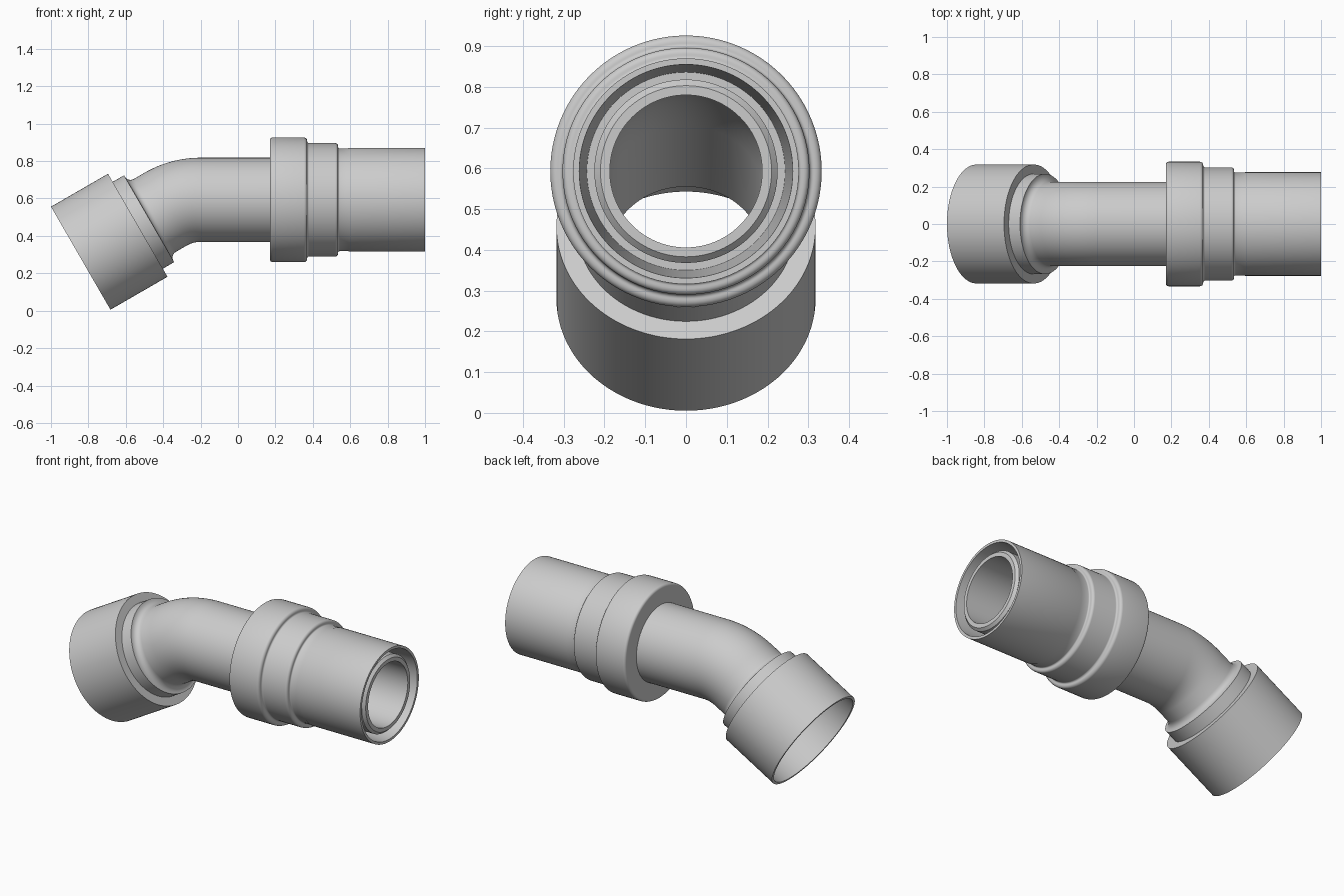
import bpy, bmesh
from math import sin, cos, pi, radians

if "Cube" in bpy.data.objects:
    bpy.data.objects.remove(bpy.data.objects["Cube"])

AXIS_Z = 0.593          # height of the straight run
BEND_X = -0.2           # where the bend starts
BEND_R = 0.373          # centreline radius of the bend
BEND_A = radians(30)
BEND_END = BEND_X - BEND_R * BEND_A
SIDES = 96


def frame(s):
    """Centreline point (x, z) and tilt at path length s (s equals x on the straight run)."""
    a = min(max((BEND_X - s) / BEND_R, 0), BEND_A)
    x = min(BEND_X - BEND_R * sin(a), s) if a == 0 else BEND_X - BEND_R * sin(a)
    if a == 0:
        x = s
    z = AXIS_Z - BEND_R * (1 - cos(a))
    rest = max(BEND_END - s, 0)
    return x - rest * cos(a), z - rest * sin(a), a


def fillet(cs, cr, rad, start, end, n=5):
    """Arc of profile points around (cs, cr), angles in degrees."""
    return [(cs + rad * cos(radians(start + (end - start) * i / n)),
             cr + rad * sin(radians(start + (end - start) * i / n))) for i in range(n + 1)]


def bend(r, forward):
    pts = [(BEND_END + (BEND_X - BEND_END) * i / 16, r) for i in range(17)]
    return pts if forward else pts[::-1]


def sweep(name, profile, closed):
    """Revolve a (path length, radius) profile around the bent centreline."""
    bm = bmesh.new()
    rings = []
    for s, r in profile:
        x, z, a = frame(s)
        ring = []
        for k in range(SIDES):
            t = 2 * pi * k / SIDES
            u = r * cos(t)
            ring.append(bm.verts.new((x - u * sin(a), r * sin(t), z + u * cos(a))))
        rings.append(ring)
    pairs = list(zip(rings, rings[1:]))
    if closed:
        pairs.append((rings[-1], rings[0]))
    for p, q in pairs:
        for k in range(SIDES):
            j = (k + 1) % SIDES
            bm.faces.new((p[k], p[j], q[j], q[k]))
    bmesh.ops.recalc_face_normals(bm, faces=bm.faces)
    me = bpy.data.meshes.new(name)
    bm.to_mesh(me)
    bm.free()
    ob = bpy.data.objects.new(name, me)
    bpy.context.collection.objects.link(ob)
    bpy.ops.object.select_all(action='DESELECT')
    ob.select_set(True)
    bpy.context.view_layer.objects.active = ob
    bpy.ops.object.shade_smooth_by_angle(angle=radians(30))
    return ob


# Elbow pipe: socket, collar with concave fillet, bend, straight tube, then the bore back
pipe = [(-0.92, 0.303), (-0.92, 0.318), (-0.568, 0.318), (-0.568, 0.268), (-0.498, 0.268)]
pipe += fillet(-0.463, 0.26, 0.035, 180, 270)
pipe += bend(0.225, True)
pipe += [(0.975, 0.225), (0.99, 0.21), (0.99, 0.187)]
pipe += bend(0.187, False)
pipe += [(-0.695, 0.187), (-0.695, 0.300)]
sweep("elbow_pipe", pipe, True)

# Coupling sleeve: flange, shoulder, barrel and tapered inner gap around the tube
sleeve = [(0.17, 0.225)]
sleeve += fillet(0.185, 0.318, 0.015, 180, 90)
sleeve += fillet(0.353, 0.316, 0.017, 90, 0)
sleeve += fillet(0.380, 0.313, 0.010, 180, 270)
sleeve += fillet(0.520, 0.288, 0.015, 90, 0)
sleeve += fillet(0.543, 0.283, 0.008, 180, 270)
sleeve += [(0.59, 0.275), (0.595, 0.277), (1.0, 0.277), (1.0, 0.262), (0.60, 0.243), (0.60, 0.225)]
sweep("coupling_sleeve", sleeve, True)
